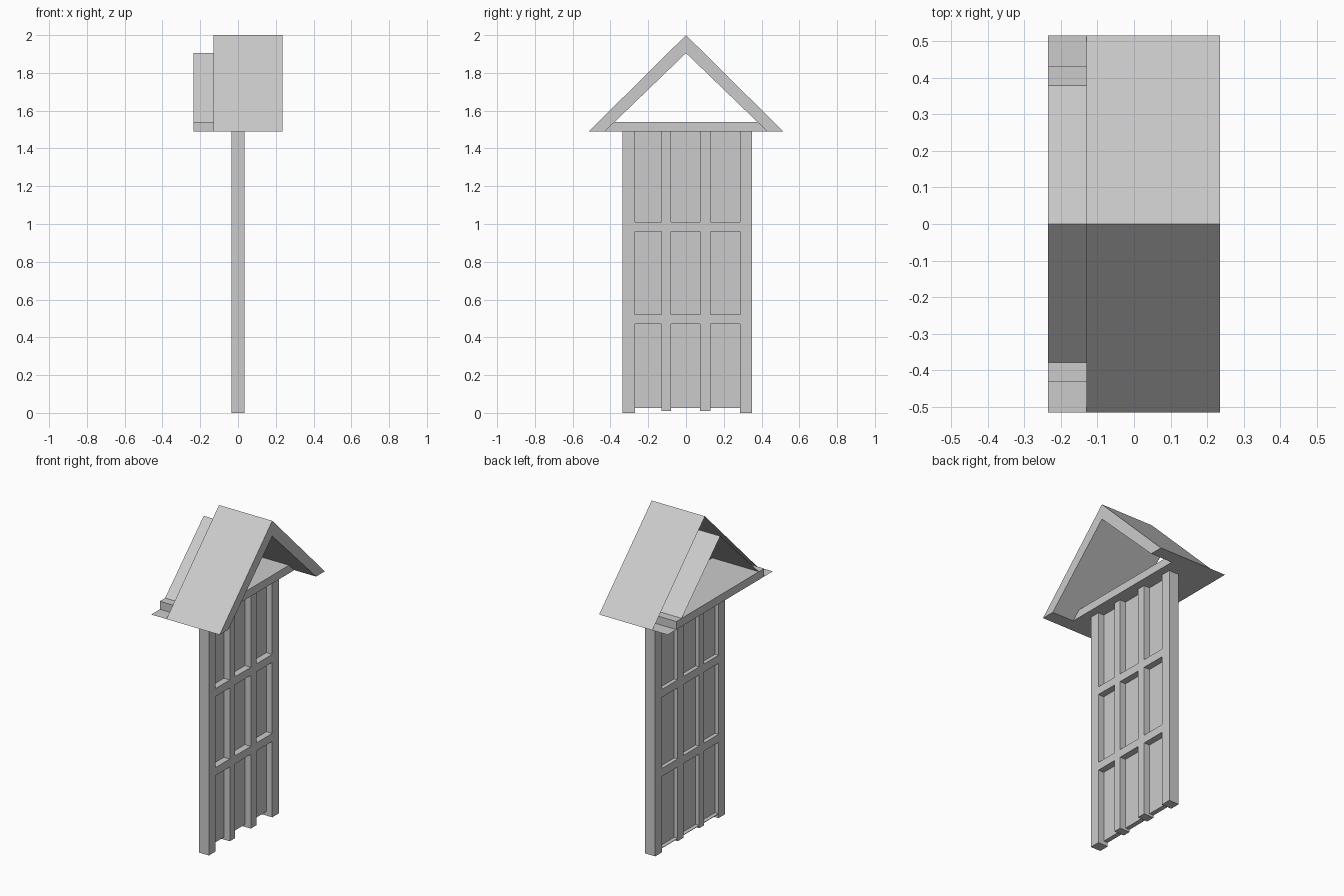
import bpy
import bmesh

cube = bpy.data.objects.get("Cube")
if cube:
    bpy.data.objects.remove(cube, do_unlink=True)

GREY = bpy.data.materials.new("light_grey")
GREY.use_nodes = True
GREY.diffuse_color = (0.6, 0.6, 0.6, 1)
GREY.node_tree.nodes["Principled BSDF"].inputs["Base Color"].default_value = (0.6, 0.6, 0.6, 1)


def finish(name, bm):
    mesh = bpy.data.meshes.new(name)
    bm.to_mesh(mesh)
    bm.free()
    mesh.materials.append(GREY)
    obj = bpy.data.objects.new(name, mesh)
    bpy.context.collection.objects.link(obj)
    return obj


def box(name, xs, ys, zs):
    bm = bmesh.new()
    bmesh.ops.create_cube(bm, size=1)
    for v in bm.verts:
        v.co = [(r[0] + r[1]) / 2 + c * (r[1] - r[0]) for c, r in zip(v.co, (xs, ys, zs))]
    return finish(name, bm)


def sheet(bm, path, x0, x1):
    """Sweep a (y, z) path along x as an open sheet."""
    for (ya, za), (yb, zb) in zip(path, path[1:]):
        corners = [(x0, ya, za), (x1, ya, za), (x1, yb, zb), (x0, yb, zb)]
        bm.faces.new([bm.verts.new(c) for c in corners])


# Roof: outer slopes, longer inner lining and eaves, closed only at the +x end
FRONT, BACK, LINING_BACK = 0.235, -0.13, -0.235
EAVE, RIDGE = 1.49, 2.0
outer = [(-0.515, EAVE), (0, RIDGE), (0.515, EAVE)]
inner = [(0.43, EAVE), (0, 1.905), (-0.43, EAVE)]
bm = bmesh.new()
sheet(bm, outer, BACK, FRONT)
sheet(bm, [outer[2]] + inner + [outer[0]], LINING_BACK, FRONT)
for a, b, c, d in ((outer[0], inner[2], inner[1], outer[1]),
                   (outer[1], inner[1], inner[0], outer[2])):
    bm.faces.new([bm.verts.new((FRONT, y, z)) for y, z in (a, b, c, d)])
bmesh.ops.remove_doubles(bm, verts=bm.verts, dist=0.0001)
finish("gable_roof", bm)

# Tie beam under the roof
box("tie_beam", (LINING_BACK, 0.085), (-0.43, 0.43), (EAVE, 1.54))

# Upright posts: tall outer ones and slimmer inner ones
DEPTH = (-0.034, 0.035)
posts = [(-0.335, -0.27, 0), (-0.13, -0.08, 0.01), (0.075, 0.13, 0.01), (0.285, 0.35, 0)]
for i, (y0, y1, bottom) in enumerate(posts):
    box(f"post_{i + 1}", DEPTH, (y0, y1), (bottom, EAVE))

# Recessed panels, rails and bottom ledge between neighbouring posts
for i, (left, right) in enumerate(zip(posts, posts[1:])):
    span = (left[1], right[0])
    box(f"panel_{i + 1}", (-0.01, -0.005), span, (0.025, EAVE))
    box(f"bottom_ledge_{i + 1}", (DEPTH[0], -0.01), span, (0.025, 0.028))
    for name, z in (("lower_rail", 0.47), ("upper_rail", 0.96)):
        box(f"{name}_{i + 1}", DEPTH, span, (z, z + 0.05))
